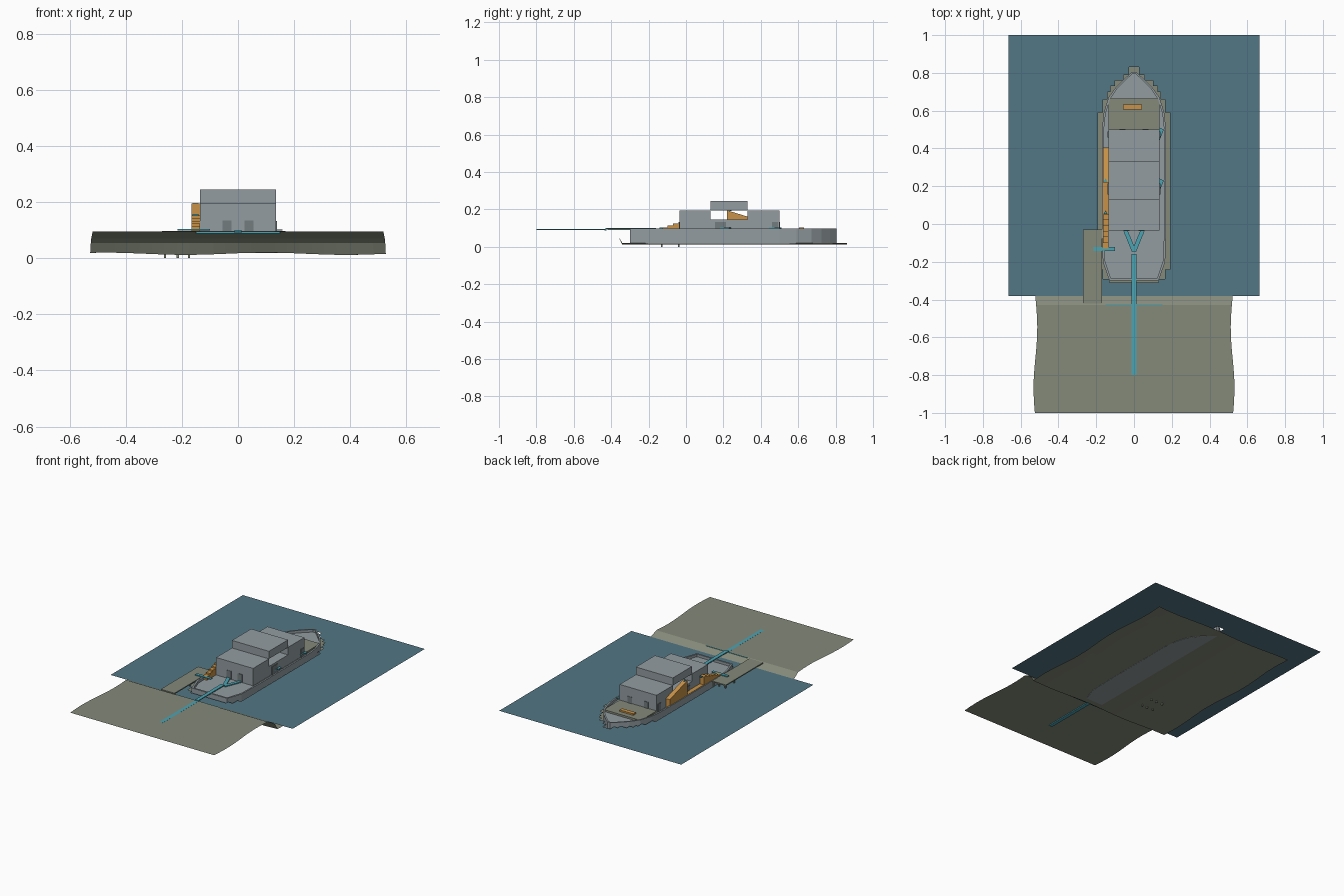
import bpy, bmesh, math

if "Cube" in bpy.data.objects:
    bpy.data.objects.remove(bpy.data.objects["Cube"])


def material(name, rgb):
    m = bpy.data.materials.new(name)
    m.diffuse_color = (*rgb, 1)
    m.use_nodes = True
    m.node_tree.nodes["Principled BSDF"].inputs["Base Color"].default_value = m.diffuse_color
    return m


WATER = material("water_blue", (0.085, 0.185, 0.235))
SAND = material("olive_ground", (0.235, 0.255, 0.195))
GREY = material("ship_grey", (0.29, 0.335, 0.355))
DARK = material("door_grey", (0.17, 0.20, 0.21))
ORANGE = material("stair_orange", (0.58, 0.29, 0.065))
TEAL = material("route_teal", (0.07, 0.37, 0.45))


def make(name, verts, faces, mat):
    me = bpy.data.meshes.new(name)
    me.from_pydata(verts, [], faces)
    me.materials.append(mat)
    ob = bpy.data.objects.new(name, me)
    bpy.context.collection.objects.link(ob)
    return ob


def solid(ob):
    bm = bmesh.new()
    bm.from_mesh(ob.data)
    bmesh.ops.recalc_face_normals(bm, faces=bm.faces)
    bm.to_mesh(ob.data)
    bm.free()
    return ob


def prism(name, profile, lo, hi, mat, axis='Z'):
    """Extrude a 2D profile: (x, y) along z, or (y, z) along x."""
    n = len(profile)
    place = (lambda p, h: (p[0], p[1], h)) if axis == 'Z' else (lambda p, h: (h, p[0], p[1]))
    verts = [place(p, h) for h in (lo, hi) for p in profile]
    faces = [tuple(range(n)), tuple(range(n, 2 * n))]
    faces += [(i, (i + 1) % n, n + (i + 1) % n, n + i) for i in range(n)]
    return solid(make(name, verts, faces, mat))


def box(name, x0, x1, y0, y1, z0, z1, mat):
    return prism(name, [(x0, y0), (x1, y0), (x1, y1), (x0, y1)], z0, z1, mat)


def bar(name, a, b, width, z, mat):
    """Flat strip between two points."""
    dx, dy = b[0] - a[0], b[1] - a[1]
    k = width / 2 / math.hypot(dx, dy)
    nx, ny = -dy * k, dx * k
    pts = [(a[0] + nx, a[1] + ny), (a[0] - nx, a[1] - ny),
           (b[0] - nx, b[1] - ny), (b[0] + nx, b[1] + ny)]
    return prism(name, pts, z - 0.003, z + 0.003, mat)


# Shore and seabed: one sheet with gently waving sides
rows = [(-1 + 0.057 * i, 0.095) for i in range(11)]
rows += [(-0.38, 0.07), (-0.362, 0.055), (-0.34, 0.016)]
rows += [(-0.34 + 0.1 * i, 0.016) for i in range(1, 13)]
cols = 24
verts, faces = [], []
for y, z in rows:
    half = 0.522 + 0.01 * math.cos((y + 0.87) * 9.8)
    for i in range(cols + 1):
        x = half * (2 * i / cols - 1)
        ripple = 0.004 * math.cos((x - 0.1) * 11) if z < 0.02 else 0
        verts.append((x, y, z + ripple))
for r in range(len(rows) - 1):
    for i in range(cols):
        a = r * (cols + 1) + i
        faces.append((a, a + 1, a + cols + 2, a + cols + 1))
make("shore_and_seabed", verts, faces, SAND)

# Water sheet with a stepped opening around the ship
WZ, WX = 0.07, 0.665
steps = [(-0.31, -0.29, 0.13), (-0.29, -0.24, 0.165), (-0.24, 0.59, 0.19),
         (0.59, 0.66, 0.165), (0.66, 0.70, 0.14), (0.70, 0.73, 0.125),
         (0.73, 0.76, 0.10), (0.76, 0.79, 0.055), (0.79, 0.83, 0.027)]
quads = [(-WX, WX, -0.38, -0.31), (-WX, WX, 0.83, 1.0)]
for y0, y1, h in steps:
    quads += [(-WX, -h, y0, y1), (h, WX, y0, y1)]
verts, faces = [], []
for x0, x1, y0, y1 in quads:
    n = len(verts)
    verts += [(x0, y0, WZ), (x1, y0, WZ), (x1, y1, WZ), (x0, y1, WZ)]
    faces.append((n, n + 1, n + 2, n + 3))
make("water", verts, faces, WATER)

# Hull: mirrored outline, bulwark wall and inner deck
side = [(0.13, -0.30), (0.165, -0.20), (0.17, 0.0), (0.17, 0.5), (0.16, 0.59),
        (0.135, 0.67), (0.095, 0.725), (0.05, 0.77), (0.01, 0.805)]
outline = side + [(-x, y) for x, y in reversed(side)]
inner = [(x * 0.94, 0.25 + (y - 0.25) * 0.98) for x, y in outline]
n = len(outline)
DECK, RAIL = 0.08, 0.097
verts = [(x, y, z) for ring, z in ((outline, 0.018), (outline, RAIL), (inner, RAIL), (inner, DECK))
         for x, y in ring]
faces = [(k * n + i, k * n + (i + 1) % n, (k + 1) * n + (i + 1) % n, (k + 1) * n + i)
         for k in range(3) for i in range(n)]
faces += [tuple(range(n)), tuple(range(3 * n, 4 * n))]
solid(make("hull", verts, faces, GREY))
box("foredeck", -0.135, 0.135, 0.50, 0.665, DECK, 0.092, SAND)
box("foredeck_hatch", -0.057, 0.042, 0.605, 0.632, 0.092, 0.102, ORANGE)

# Cabin with an open gap under the bridge
cabin = [(-0.035, DECK), (0.5, DECK), (0.5, 0.195), (0.33, 0.195),
         (0.33, 0.145), (0.13, 0.145), (0.13, 0.195), (-0.035, 0.195)]
prism("cabin", cabin, -0.135, 0.135, GREY, 'X')
box("bridge", -0.135, 0.135, 0.13, 0.33, 0.195, 0.245, GREY)

# Doors
for s in (-1, 1):
    box("stern_door", s * 0.04 - 0.016, s * 0.04 + 0.016, -0.038, -0.034, DECK, 0.134, DARK)
    box("bow_door", s * 0.06 - 0.016, s * 0.06 + 0.016, 0.499, 0.503, 0.092, 0.134, DARK)
    for y, w in ((0.185, 0.03), (0.475, 0.016)):
        box("side_door", s * 0.136 - 0.003, s * 0.136 + 0.003, y - w, y + w, DECK, 0.132, DARK)

# Port side stairs and walkway
count = 6
profile = [(0.05, DECK), (-0.13, DECK)]
for i in range(count):
    y, z = -0.13 + 0.03 * i, 0.095 + 0.0095 * (i + 1)
    profile += [(y, z), (y + 0.03, z)]
prism("lower_stairs", profile, -0.165, -0.136, ORANGE, 'X')
prism("upper_stairs", [(0.22, DECK), (0.405, DECK), (0.405, 0.138), (0.22, 0.195)],
      -0.165, -0.136, ORANGE, 'X')
box("walkway", -0.165, -0.136, 0.05, 0.22, DECK, 0.1, ORANGE)

# Pier and piles
box("pier", -0.27, -0.17, -0.42, -0.03, 0.09, 0.097, SAND)
for x in (-0.26, -0.215, -0.175):
    for y in (-0.13, -0.04):
        box("pier_pile", x - 0.004, x + 0.004, y - 0.004, y + 0.004, 0, 0.09, SAND)

# Route markers across shore, stern, gangway and doors
bar("shore_route", (0, -0.80), (0, -0.43), 0.024, 0.0925, TEAL)
bar("stern_route", (0, -0.43), (0, -0.16), 0.024, 0.098, TEAL)
bar("shore_cross_route", (-0.15, -0.43), (0.15, -0.43), 0.012, 0.0915, TEAL)
for s in (-1, 1):
    bar("door_route", (0, -0.145), (s * 0.045, -0.035), 0.022, 0.085, TEAL)
bar("gangway", (-0.215, -0.133), (-0.10, -0.133), 0.02, 0.101, TEAL)
for y in (0.21, 0.48):
    prism("side_route", [(0.136, y - 0.035), (0.158, y + 0.02), (0.136, y + 0.03)],
          0.098, 0.103, TEAL)
for y in (0.06, 0.23):
    z = 0.157 if y < 0.1 else 0.196
    prism("stair_route", [(-0.162, y - 0.008), (-0.14, y - 0.008), (-0.15, y + 0.012)],
          z - 0.005, z, TEAL)
